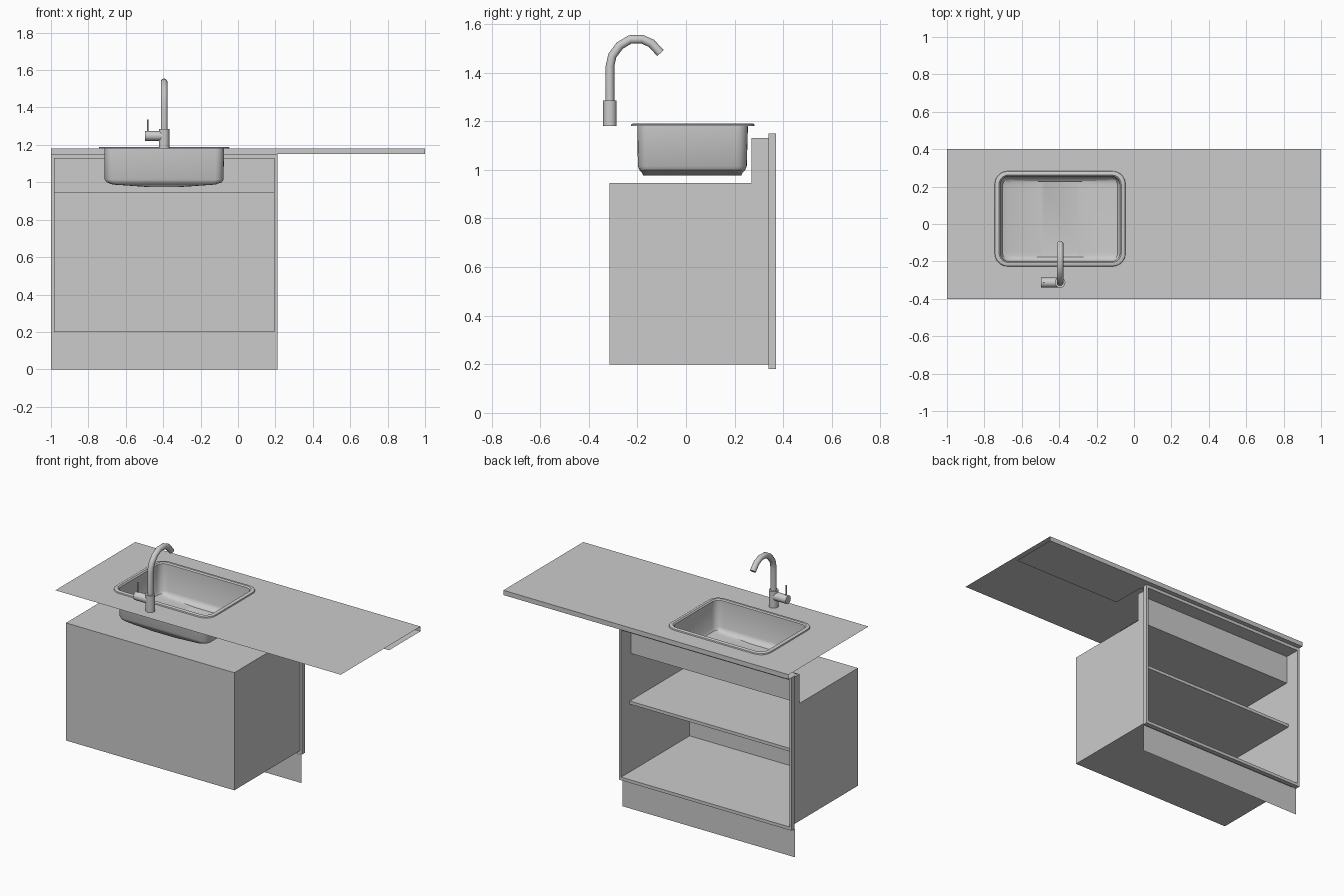
import bpy, bmesh, math
from mathutils import Vector

if "Cube" in bpy.data.objects:
    bpy.data.objects.remove(bpy.data.objects["Cube"])


def make(name, verts, faces, smooth=False):
    bm = bmesh.new()
    vs = [bm.verts.new(v) for v in verts]
    for f in faces:
        bm.faces.new([vs[i] for i in f])
    bmesh.ops.recalc_face_normals(bm, faces=bm.faces)
    mesh = bpy.data.meshes.new(name)
    bm.to_mesh(mesh)
    bm.free()
    ob = bpy.data.objects.new(name, mesh)
    bpy.context.collection.objects.link(ob)
    if smooth:
        bpy.ops.object.select_all(action='DESELECT')
        ob.select_set(True)
        bpy.context.view_layer.objects.active = ob
        bpy.ops.object.shade_smooth_by_angle(angle=math.radians(35))
    return ob


def loft(name, rings, around=True, wrap=False, caps=(False, False), smooth=False):
    """Skin a list of equal-length rings of points."""
    n, m = len(rings[0]), len(rings)
    verts = [p for r in rings for p in r]
    faces = []
    for k in range(m if wrap else m - 1):
        a, b = k * n, (k + 1) % m * n
        for i in range(n if around else n - 1):
            j = (i + 1) % n
            faces.append((a + i, a + j, b + j, b + i))
    if caps[0]:
        faces.append(tuple(range(n)))
    if caps[1]:
        faces.append(tuple(range((m - 1) * n, m * n)))
    return make(name, verts, faces, smooth)


def box(name, x0, x1, y0, y1, z0, z1):
    rings = [[(x0, y0, z), (x1, y0, z), (x1, y1, z), (x0, y1, z)] for z in (z0, z1)]
    return loft(name, rings, caps=(True, True))


def rounded(x0, x1, y0, y1, r, z, steps=5):
    pts = []
    corners = ((x1 - r, y1 - r), (x0 + r, y1 - r), (x0 + r, y0 + r), (x1 - r, y0 + r))
    for q, (cx, cy) in enumerate(corners):
        for s in range(steps + 1):
            a = math.pi / 2 * (q + s / steps)
            pts.append((cx + r * math.cos(a), cy + r * math.sin(a), z))
    return pts


def tube(name, path, radii, sides=16):
    """Round tube along a path, one radius per point."""
    path = [Vector(p) for p in path]
    rings = []
    for i, p in enumerate(path):
        t = (path[min(i + 1, len(path) - 1)] - path[max(i - 1, 0)]).normalized()
        u = Vector((0, 1, 0)) if abs(t.x) > 0.9 else Vector((1, 0, 0))
        v = t.cross(u)
        rings.append([p + radii[i] * (u * math.cos(a) + v * math.sin(a))
                      for a in (2 * math.pi * k / sides for k in range(sides))])
    return loft(name, rings, caps=(True, True), smooth=True)


# worktop: thin top sheet with a sink cut-out, long edge and underside returns
outer = [(-1, -.4, 1.18), (1, -.4, 1.18), (1, .4, 1.18), (-1, .4, 1.18)]
hole = [(-.725, -.207, 1.18), (-.065, -.207, 1.18), (-.065, .263, 1.18), (-.725, .263, 1.18)]
loft("worktop", [outer, hole])
make("worktop_edge", [(-1, .4, 1.18), (1, .4, 1.18), (1, .4, 1.15), (.21, .4, 1.15), (-1, .4, 1.15),
                      (1, .085, 1.15), (.21, .085, 1.15), (.21, .31, 1.15), (-1, .31, 1.15)],
     [(0, 1, 2, 3, 4), (3, 2, 5, 6, 7), (4, 3, 7, 8)])

# cabinet shell: stepped profile, open on the +y side
XL, XR = -.985, .195
profile = [(.34, .2), (-.315, .2), (-.315, .945), (.27, .945), (.27, 1.13), (.34, 1.13)]
loft("cabinet_shell", [[(x, y, z) for y, z in profile] for x in (XL, XR)],
     around=False, caps=(True, True))


# frame around the opening
def rect(x0, x1, z0, z1, y):
    return [(x0, y, z0), (x1, y, z0), (x1, y, z1), (x0, y, z1)]


out, inn = (-1, .21, .18, 1.15), (XL, XR, .2, 1.13)
loft("cabinet_frame", [rect(*out, .34), rect(*out, .37), rect(*inn, .37), rect(*inn, .34)], wrap=True)

# shelf and plinth board
box("shelf", XL, XR, -.31, .285, .63, .65)
make("plinth", rect(-1, .21, 0, .18, .338), [(0, 1, 2, 3)])

# sink: rim, walls, then a shallow sloping bottom
loft("sink", [
    rounded(-.745, -.045, -.227, .283, .07, 1.18),
    rounded(-.743, -.047, -.225, .281, .068, 1.187),
    rounded(-.738, -.052, -.22, .276, .065, 1.19),
    rounded(-.722, -.068, -.206, .262, .05, 1.19),
    rounded(-.715, -.075, -.2, .255, .045, 1.183),
    rounded(-.713, -.077, -.198, .25, .045, 1.015),
    rounded(-.703, -.087, -.192, .244, .04, 1.0),
    rounded(-.67, -.12, -.182, .233, .035, .988),
    rounded(-.5, -.29, -.176, .227, .03, .976),
], caps=(False, True), smooth=True)

# tap: body, swan neck, side valve and lever
TX, TY = -.395, -.313
tube("tap_body", [(TX, TY, 1.18), (TX, TY, 1.285)], [.028, .028])
neck = [(TY, 1.28), (TY, 1.425), (-.303, 1.47), (-.272, 1.511), (-.23, 1.536),
        (-.18, 1.537), (-.142, 1.52), (-.105, 1.48)]
tube("tap_neck", [(TX, y, z) for y, z in neck], [.018] * len(neck), sides=12)
tube("tap_valve", [(-.497, TY, 1.248), (-.4, TY, 1.248)], [.026, .026])
tube("tap_lever", [(-.483, TY, 1.26), (-.483, TY, 1.337)], [.004, .004], sides=8)
